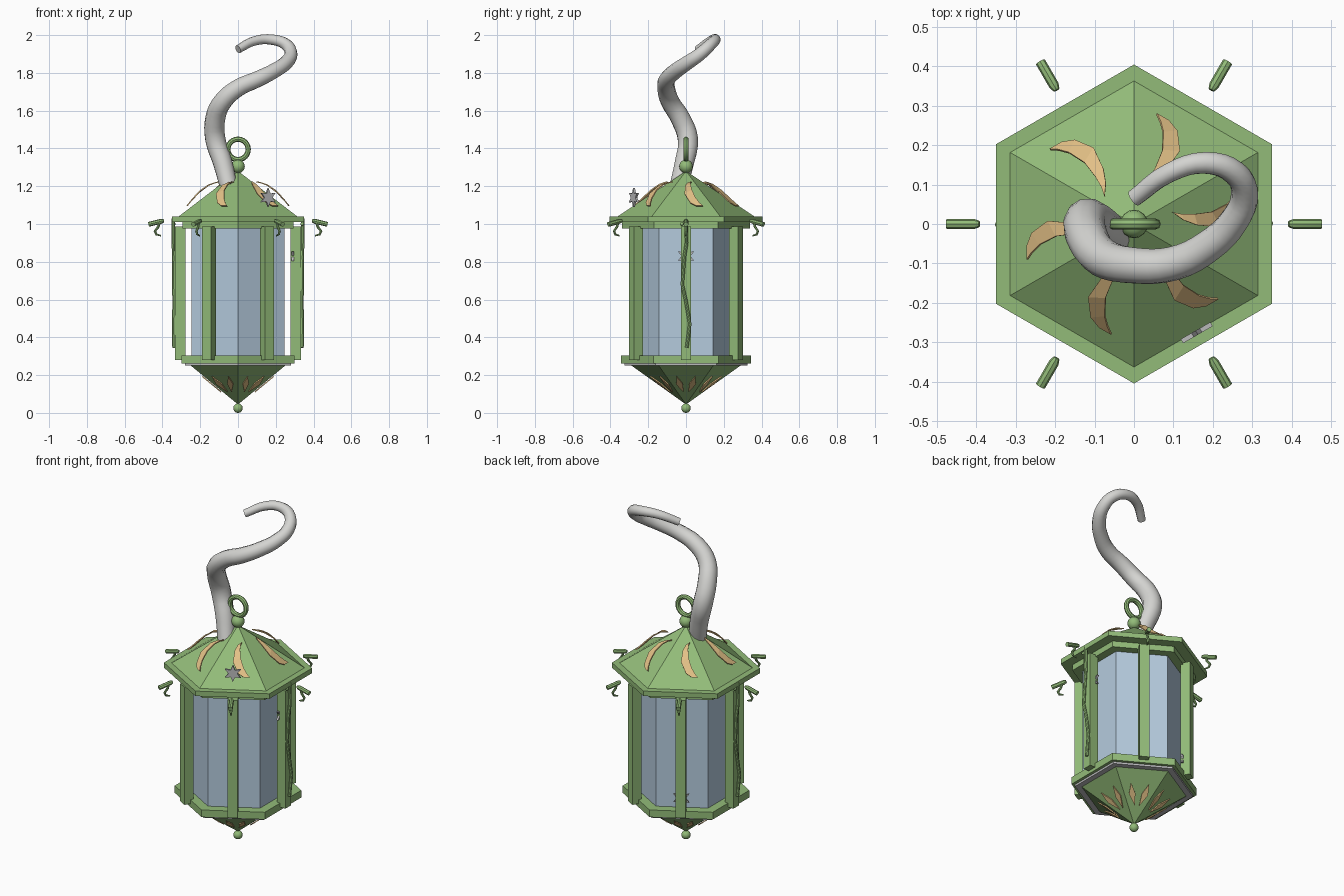
import bpy, bmesh
from math import sin, cos, pi, radians
from mathutils import Matrix, Vector

cube = bpy.data.objects.get("Cube")
if cube:
    bpy.data.objects.remove(cube, do_unlink=True)


def material(name, rgb):
    m = bpy.data.materials.new(name)
    m.use_nodes = True
    m.diffuse_color = (*rgb, 1)
    m.node_tree.nodes["Principled BSDF"].inputs["Base Color"].default_value = (*rgb, 1)
    return m


GREEN = material("leaf green", (0.29, 0.50, 0.19))
GLASS = material("pale blue glass", (0.46, 0.60, 0.73))
STONE = material("light grey", (0.66, 0.66, 0.64))
SILVER = material("silver", (0.5, 0.5, 0.51))
TAN = material("tan", (0.77, 0.53, 0.24))


def finish(obj, mat, smooth):
    obj.data.materials.clear()
    obj.data.materials.append(mat)
    if smooth:
        bpy.ops.object.select_all(action="DESELECT")
        obj.select_set(True)
        bpy.context.view_layer.objects.active = obj
        bpy.ops.object.shade_smooth_by_angle(angle=radians(40))
    return obj


def add(name, bm, mat, smooth=False, turn=0, thick=0):
    """Turn a bmesh into an object, rotated about z by turn degrees."""
    bmesh.ops.remove_doubles(bm, verts=bm.verts, dist=0.0001)
    bmesh.ops.recalc_face_normals(bm, faces=bm.faces)
    bm.transform(Matrix.Rotation(radians(turn), 4, "Z"))
    mesh = bpy.data.meshes.new(name)
    bm.to_mesh(mesh)
    bm.free()
    obj = bpy.data.objects.new(name, mesh)
    bpy.context.collection.objects.link(obj)
    if thick:
        mod = obj.modifiers.new("thickness", "SOLIDIFY")
        mod.thickness = thick
        mod.offset = 0
    return finish(obj, mat, smooth)


def hexagon(name, rings, mat):
    """Six-sided solid through (radius, height) rings, corners on the y axis."""
    bm = bmesh.new()
    loops = []
    for r, z in rings:
        r = max(r, 0.0005)
        loops.append([bm.verts.new((r * cos(pi / 6 + k * pi / 3), r * sin(pi / 6 + k * pi / 3), z))
                      for k in range(6)])
    for a, b in zip(loops, loops[1:]):
        for k in range(6):
            j = (k + 1) % 6
            bm.faces.new((a[k], a[j], b[j], b[k]))
    bm.faces.new(loops[0])
    bm.faces.new(loops[-1])
    return add(name, bm, mat)


def ball(name, r, pos, mat):
    bm = bmesh.new()
    bmesh.ops.create_uvsphere(bm, u_segments=16, v_segments=10, radius=r)
    bm.transform(Matrix.Translation(pos))
    return add(name, bm, mat, True)


def tube(name, points, mat, radii, sides=2, bezier=False, turn=0, cyclic=False):
    """Round tube along points; a radius is given for each point."""
    cu = bpy.data.curves.new(name, "CURVE")
    cu.dimensions = "3D"
    cu.bevel_depth = 1
    cu.bevel_resolution = sides
    cu.resolution_u = 4
    cu.use_fill_caps = True
    sp = cu.splines.new("BEZIER" if bezier else "POLY")
    pts = sp.bezier_points if bezier else sp.points
    pts.add(len(points) - 1)
    sp.use_cyclic_u = cyclic
    for p, co, r in zip(pts, points, radii):
        co = Matrix.Rotation(radians(turn), 3, "Z") @ Vector(co)
        p.co = co if bezier else (*co, 1)
        p.radius = r
        if bezier:
            p.handle_left_type = p.handle_right_type = "AUTO"
    obj = bpy.data.objects.new(name, cu)
    bpy.context.collection.objects.link(obj)
    bpy.ops.object.select_all(action="DESELECT")
    obj.select_set(True)
    bpy.context.view_layer.objects.active = obj
    bpy.ops.object.convert(target="MESH")
    return finish(bpy.context.view_layer.objects.active, mat, True)


def star(name, radial, z, turn):
    """Six-pointed upright star facing outward."""
    bm = bmesh.new()
    pts = []
    for k in range(12):
        r = 0.024 if k % 2 else 0.05
        pts.append(bm.verts.new((radial, r * sin(k * pi / 6), z + r * cos(k * pi / 6))))
    bm.faces.new(pts)
    add(name, bm, SILVER, turn=turn, thick=0.012)


# Lantern body
hexagon("roof", [(0.37, 1.035), (0, 1.28)], GREEN)
hexagon("roof_eave", [(0.404, 1.01), (0.404, 1.04)], GREEN)
hexagon("upper_rim", [(0.34, 0.975), (0.34, 1.012)], GREEN)
hexagon("glass", [(0.285, 0.29), (0.285, 0.99)], GLASS)
hexagon("base_plate", [(0.345, 0.262), (0.345, 0.305)], GREEN)
hexagon("base_trim", [(0.325, 0.25), (0.325, 0.264)], SILVER)
hexagon("base_cone", [(0.295, 0.255), (0, 0.045)], GREEN)
ball("bottom_finial", 0.025, (0, 0, 0.025), GREEN)
ball("top_finial", 0.036, (0, 0, 1.305), GREEN)
ring = [(0.054 * cos(k * pi / 12), 0, 1.395 + 0.054 * sin(k * pi / 12)) for k in range(24)]
tube("hanging_ring", ring, GREEN, [0.014] * 24, cyclic=True)

# Crescent outline on one roof face: outer and inner edge pairs, tip to tip
crescent = [((0.27, 0.09), (0.27, 0.09)), ((0.27, 0.055), (0.258, 0.072)),
            ((0.258, 0.023), (0.238, 0.052)), ((0.217, -0.008), (0.197, 0.031)),
            ((0.16, -0.003), (0.152, 0.025)), ((0.125, 0.01), (0.122, 0.025)),
            ((0.097, 0.03), (0.097, 0.03))]


def on_roof(x, y):
    return (x, y, 1.292 - 0.75 * x + 0.035 * sin(pi * (0.28 - x) / 0.19))


def on_cone(x, y):
    """Point just outside the lower cone's +x face."""
    return (x + 0.004, y, 0.041 + x * 0.21 / 0.2555)


for i in range(6):
    a = i * 60
    # Corner posts
    bm = bmesh.new()
    bmesh.ops.create_cube(bm, size=1, matrix=Matrix.Translation((0.306, 0, 0.633))
                          @ Matrix.Diagonal((0.055, 0.055, 0.705, 1)))
    add(f"post_{i}", bm, GREEN, turn=a)

    # Bowed crescents above the roof
    bm = bmesh.new()
    pairs = [[bm.verts.new(on_roof(*p)) for p in pair] for pair in crescent]
    for (o1, n1), (o2, n2) in zip(pairs, pairs[1:]):
        bm.faces.new((o1, o2, n2, n1))
    add(f"crescent_{i}", bm, TAN, turn=a, thick=0.006)

    # Petals on the lower cone
    bm = bmesh.new()
    for s in (-1, 1):
        diamond = [(0.085, 0.012), (0.14, 0.018), (0.185, 0.05), (0.135, 0.052)]
        bm.faces.new([bm.verts.new(on_cone(x, s * y)) for x, y in diamond])
    add(f"petals_{i}", bm, TAN, turn=a, thick=0.006)

    # Small side hooks
    tube(f"side_rod_{i}", [(0.392, 0, 1.018), (0.405, 0, 1.015), (0.405, 0, 1.015), (0.474, 0, 0.998)],
         GREEN, [0.008, 0.009, 0.013, 0.013], turn=a)
    tube(f"side_hook_{i}", [(0.415, 0, 1.01), (0.422, 0, 0.985), (0.44, 0, 0.962), (0.432, 0, 0.945),
                            (0.408, 0, 0.938)], GREEN, [0.007, 0.007, 0.007, 0.006, 0.004], turn=a)

# Vines on the two side posts
vine = [(0.343, 0, 1.03), (0.343, 0.003, 0.9), (0.34, -0.008, 0.83), (0.341, -0.02, 0.68),
        (0.338, 0, 0.59), (0.341, 0.02, 0.47), (0.339, 0.004, 0.345)]
for side, turn in (("left", 0), ("right", 180)):
    tube(f"vine_{side}", vine, GREEN, [0.009] * 7, turn=turn)
    s = 1 if turn == 0 else -1
    ball(f"vine_bud_{side}", 0.01, (0.34 * s, -0.022 * s, 1.0), GREEN)

# Stars
star("roof_star", 0.318, 1.14, -60)
star("left_star", 0.29, 0.83, 0)
star("back_star", 0.29, 0.38, 120)

# Large curled hook
path = [(-0.05, -0.04, 1.2), (-0.08, -0.01, 1.32), (-0.12, 0.01, 1.45), (-0.12, -0.03, 1.56),
        (-0.08, -0.085, 1.65), (0, -0.105, 1.72), (0.1, -0.1, 1.765), (0.19, -0.055, 1.81),
        (0.255, 0.01, 1.855), (0.28, 0.075, 1.9), (0.255, 0.13, 1.95), (0.18, 0.155, 1.976),
        (0.09, 0.13, 1.97), (0, 0.065, 1.925)]
radii = [0.048, 0.052, 0.055] + [0.053 - 0.0031 * k for k in range(11)]
tube("curled_hook", path, STONE, radii, sides=4, bezier=True)
